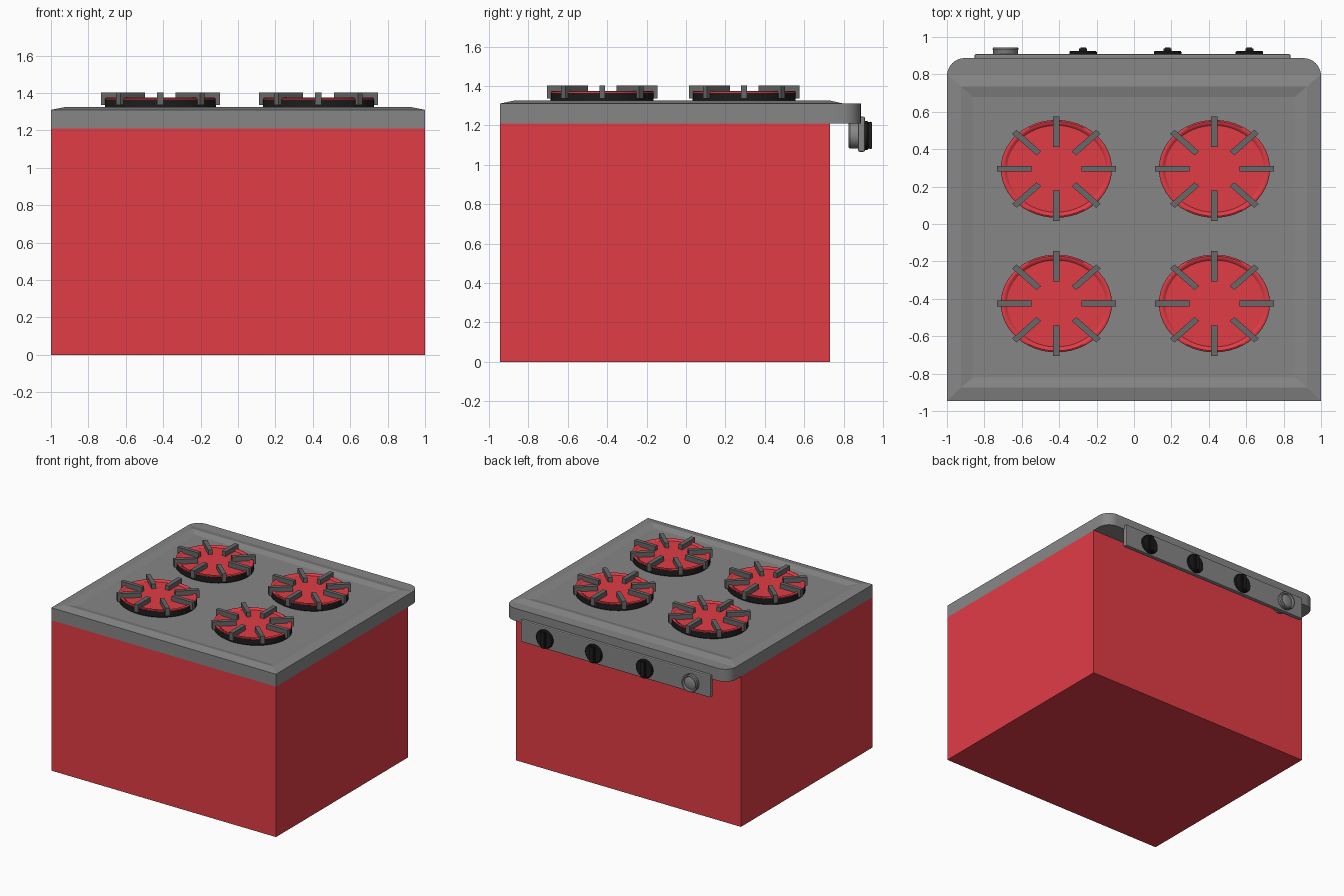
import bpy, bmesh, math
from mathutils import Vector, Matrix

if "Cube" in bpy.data.objects:
    bpy.data.objects.remove(bpy.data.objects["Cube"])


def material(name, rgb):
    m = bpy.data.materials.new(name)
    m.diffuse_color = (*rgb, 1)
    m.use_nodes = True
    m.node_tree.nodes["Principled BSDF"].inputs["Base Color"].default_value = m.diffuse_color
    return m


RED = material("red_enamel", (0.75, 0.045, 0.06))
BLACK = material("black_iron", (0.012, 0.012, 0.012))
STEEL = material("grey_steel", (0.24, 0.24, 0.24))
IRON = material("grate_grey", (0.14, 0.14, 0.14))


def finish(name, bm, mat, smooth=False):
    bmesh.ops.recalc_face_normals(bm, faces=bm.faces)
    me = bpy.data.meshes.new(name)
    bm.to_mesh(me)
    bm.free()
    me.materials.append(mat)
    ob = bpy.data.objects.new(name, me)
    bpy.context.collection.objects.link(ob)
    if smooth:
        bpy.ops.object.select_all(action='DESELECT')
        ob.select_set(True)
        bpy.context.view_layer.objects.active = ob
        bpy.ops.object.shade_smooth_by_angle(angle=math.radians(35))
    return ob


def add_box(bm, lo, hi, matrix=Matrix()):
    lo, hi = Vector(lo), Vector(hi)
    m = matrix @ Matrix.Translation((lo + hi) / 2) @ Matrix.Diagonal((*(hi - lo), 1))
    return bmesh.ops.create_cube(bm, size=1, matrix=m)["verts"]


def box(name, lo, hi, mat):
    bm = bmesh.new()
    add_box(bm, lo, hi)
    return finish(name, bm, mat)


def lathe(name, profile, matrix, mat, sides=48):
    # spin a (radius, height) profile around local z, then place it
    bm = bmesh.new()
    rings = []
    for r, h in profile:
        rings.append([bm.verts.new((r * math.cos(2 * math.pi * i / sides),
                                    r * math.sin(2 * math.pi * i / sides), h))
                      for i in range(sides)])
    for a, b in zip(rings, rings[1:]):
        for i in range(sides):
            j = (i + 1) % sides
            bm.faces.new((a[i], a[j], b[j], b[i]))
    bm.faces.new(rings[0])
    bm.faces.new(rings[-1])
    bm.transform(matrix)
    return finish(name, bm, mat, True)


# Oven body
box("oven_body", (-1, -0.945, 0), (1, 0.73, 1.21), RED)

# Cooktop slab with rounded rear corners
R = 0.095
outline = [(-1, -0.945), (1, -0.945)]
for cx, start in ((1 - R, 0), (R - 1, 90)):
    for k in range(9):
        a = math.radians(start + k * 90 / 8)
        outline.append((cx + R * math.cos(a), 0.887 - R + R * math.sin(a)))
bm = bmesh.new()
face = bm.faces.new([bm.verts.new((x, y, 1.21)) for x, y in outline])
ext = bmesh.ops.extrude_face_region(bm, geom=[face], use_keep_orig=True)
bmesh.ops.translate(bm, vec=(0, 0, 0.1),
                    verts=[v for v in ext["geom"] if isinstance(v, bmesh.types.BMVert)])
finish("cooktop_slab", bm, STEEL, True)

# Raised spill rim: outer edge, ridge, inner edge, and the flat pan inside
bm = bmesh.new()
loops = []
for x, y0, y1, z in ((1, -0.945, 0.8, 1.31), (0.925, -0.875, 0.735, 1.325),
                     (0.86, -0.82, 0.68, 1.312)):
    loops.append([bm.verts.new(p) for p in
                  ((-x, y0, z), (x, y0, z), (x, y1, z), (-x, y1, z))])
for a, b in zip(loops, loops[1:]):
    for i in range(4):
        j = (i + 1) % 4
        bm.faces.new((a[i], a[j], b[j], b[i]))
bm.faces.new(loops[-1])
finish("spill_rim", bm, STEEL)

# Four oval burners: black base, red bowl, black cap, eight grate fingers
OVAL = Matrix.Diagonal((1, 0.88, 1, 1))
base = [(0.285, 1.312), (0.297, 1.32), (0.297, 1.365), (0.29, 1.368)]
bowl = [(0.296, 1.364), (0.296, 1.371), (0.288, 1.375), (0.278, 1.374), (0.27, 1.368),
        (0.25, 1.355), (0.22, 1.343), (0.18, 1.334), (0.14, 1.329), (0.09, 1.326)]
cap = [(0.094, 1.32), (0.094, 1.332), (0.088, 1.336)]
for row, y in (("front", -0.425), ("rear", 0.295)):
    for side, x in (("left", -0.415), ("right", 0.43)):
        tag = f"{row}_{side}"
        place = Matrix.Translation((x, y, 0)) @ OVAL
        # base is an open ring: outside wall only, so the bowl stays visible
        ring = base[:3] + [(0.285, 1.366), (0.27, 1.36), (0.25, 1.35), (0.2, 1.325)]
        lathe(f"burner_base_{tag}", ring, place, BLACK)
        lathe(f"burner_bowl_{tag}", bowl, place, RED)
        lathe(f"burner_cap_{tag}", cap, place, BLACK)
        bm = bmesh.new()
        for k in range(8):
            add_box(bm, (0.133, -0.017, 1.337), (0.318, 0.017, 1.402),
                    place @ Matrix.Rotation(k * math.pi / 4, 4, 'Z'))
        finish(f"grate_{tag}", bm, IRON)

# Control panel on the back
panel = box("control_panel", (-0.853, 0.873, 1.066), (0.837, 0.909, 1.244), STEEL)
bev = panel.modifiers.new("soft_edges", 'BEVEL')
bev.width = 0.008
bev.segments = 2

# Three black knobs with grips
TO_BACK = Matrix.Rotation(-math.pi / 2, 4, 'X')  # local z becomes +y
for i, x in enumerate((-0.272, 0.18, 0.617)):
    place = Matrix.Translation((x, 0, 1.149)) @ TO_BACK
    lathe(f"knob_{i + 1}", [(0.074, 0.9), (0.074, 0.919), (0.068, 0.926)], place, BLACK, 32)
    bm = bmesh.new()
    verts = add_box(bm, (x - 0.021, 0.91, 1.082), (x + 0.021, 0.945, 1.216))
    bmesh.ops.bevel(bm, geom=bm.edges[:], offset=0.006, segments=2, affect='EDGES')
    finish(f"knob_grip_{i + 1}", bm, BLACK)

# Round timer dial passing through the panel
lathe("timer_dial", [(0.06, 0.825), (0.067, 0.832), (0.067, 0.93), (0.07, 0.935),
                     (0.066, 0.945), (0.056, 0.945), (0.05, 0.932), (0.03, 0.939),
                     (0.01, 0.941)],
      Matrix.Translation((-0.687, 0, 1.149)) @ TO_BACK, STEEL)
